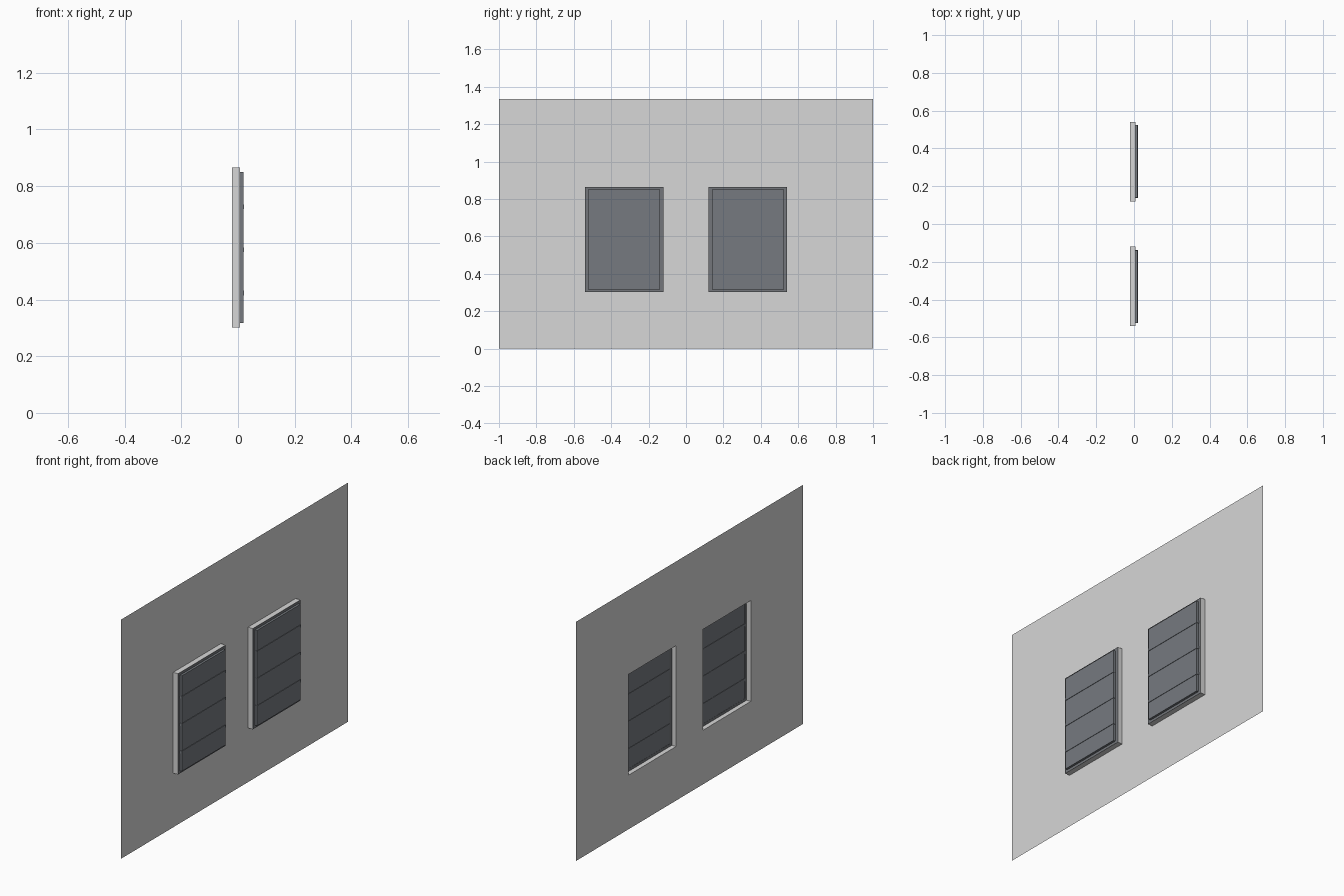
import bpy, bmesh

if "Cube" in bpy.data.objects:
    bpy.data.objects.remove(bpy.data.objects["Cube"])

# Key dimensions
WALL_X, RIM_X = -0.022, 0.007
WALL_H = 1.335
Y0, Y1, Z0, Z1 = 0.12, 0.54, 0.302, 0.865    # window opening (mirrored in y)
PY0, PY1, PZ0, PZ1 = 0.14, 0.523, 0.317, 0.85  # raised panel


def material(name, rgb):
    m = bpy.data.materials.new(name)
    m.diffuse_color = (*rgb, 1)
    m.use_nodes = True
    m.node_tree.nodes["Principled BSDF"].inputs["Base Color"].default_value = m.diffuse_color
    return m


GREY = material("wall_grey", (0.68, 0.68, 0.68))
FRAME = material("frame_dark_grey", (0.172, 0.182, 0.198))
PANEL = material("panel_slate", (0.181, 0.195, 0.216))


def finish(bm, name, mat):
    bmesh.ops.remove_doubles(bm, verts=bm.verts, dist=1e-5)
    me = bpy.data.meshes.new(name)
    bm.to_mesh(me)
    bm.free()
    me.materials.append(mat)
    ob = bpy.data.objects.new(name, me)
    bpy.context.collection.objects.link(ob)
    return ob


def add_box(bm, x0, x1, y0, y1, z0, z1):
    verts = bmesh.ops.create_cube(bm, size=1)["verts"]
    for v in verts:
        v.co = (x1 if v.co.x > 0 else x0,
                y1 if v.co.y > 0 else y0,
                z1 if v.co.z > 0 else z0)


def quad(bm, pts):
    bm.faces.new([bm.verts.new(p) for p in pts])


# Thin wall sheet with two openings
bm = bmesh.new()
ys = [-1, -Y1, -Y0, Y0, Y1, 1]
zs = [0, Z0, Z1, WALL_H]
for i in range(5):
    for j in range(3):
        if j == 1 and i in (1, 3):
            continue
        a, b, c, d = ys[i], ys[i + 1], zs[j], zs[j + 1]
        quad(bm, [(WALL_X, a, c), (WALL_X, b, c), (WALL_X, b, d), (WALL_X, a, d)])
# Window reveals standing out from the wall towards +x
for a, b in ((-Y1, -Y0), (Y0, Y1)):
    ring = [(a, Z0), (a, Z1), (b, Z1), (b, Z0)]
    for k in range(4):
        p, q = ring[k], ring[(k + 1) % 4]
        quad(bm, [(WALL_X, *p), (WALL_X, *q), (RIM_X, *q), (RIM_X, *p)])
finish(bm, "wall", GREY)

for side, a, b, pa, pb in (("left", -Y1, -Y0, -PY1, -PY0),
                           ("right", Y0, Y1, PY0, PY1)):
    # Flat frame around the panel
    bm = bmesh.new()
    e = 0.0005
    fx0, fx1 = 0.003, RIM_X
    add_box(bm, fx0, fx1, a + e, pa, Z0 + e, Z1 - e)
    add_box(bm, fx0, fx1, pb, b - e, Z0 + e, Z1 - e)
    add_box(bm, fx0, fx1, pa, pb, Z0 + e, PZ0)
    add_box(bm, fx0, fx1, pa, pb, PZ1, Z1 - e)
    finish(bm, side + "_window_frame", FRAME)

    # Raised panel
    bm = bmesh.new()
    add_box(bm, 0.004, 0.0195, pa, pb, PZ0, PZ1)
    finish(bm, side + "_window_panel", PANEL)

    # Three crossbars showing on both faces
    bm = bmesh.new()
    for z in (0.423, 0.576, 0.728):
        add_box(bm, 0.002, 0.022, pa - 0.002, pb + 0.002, z - 0.008, z + 0.008)
    finish(bm, side + "_window_crossbars", PANEL)
